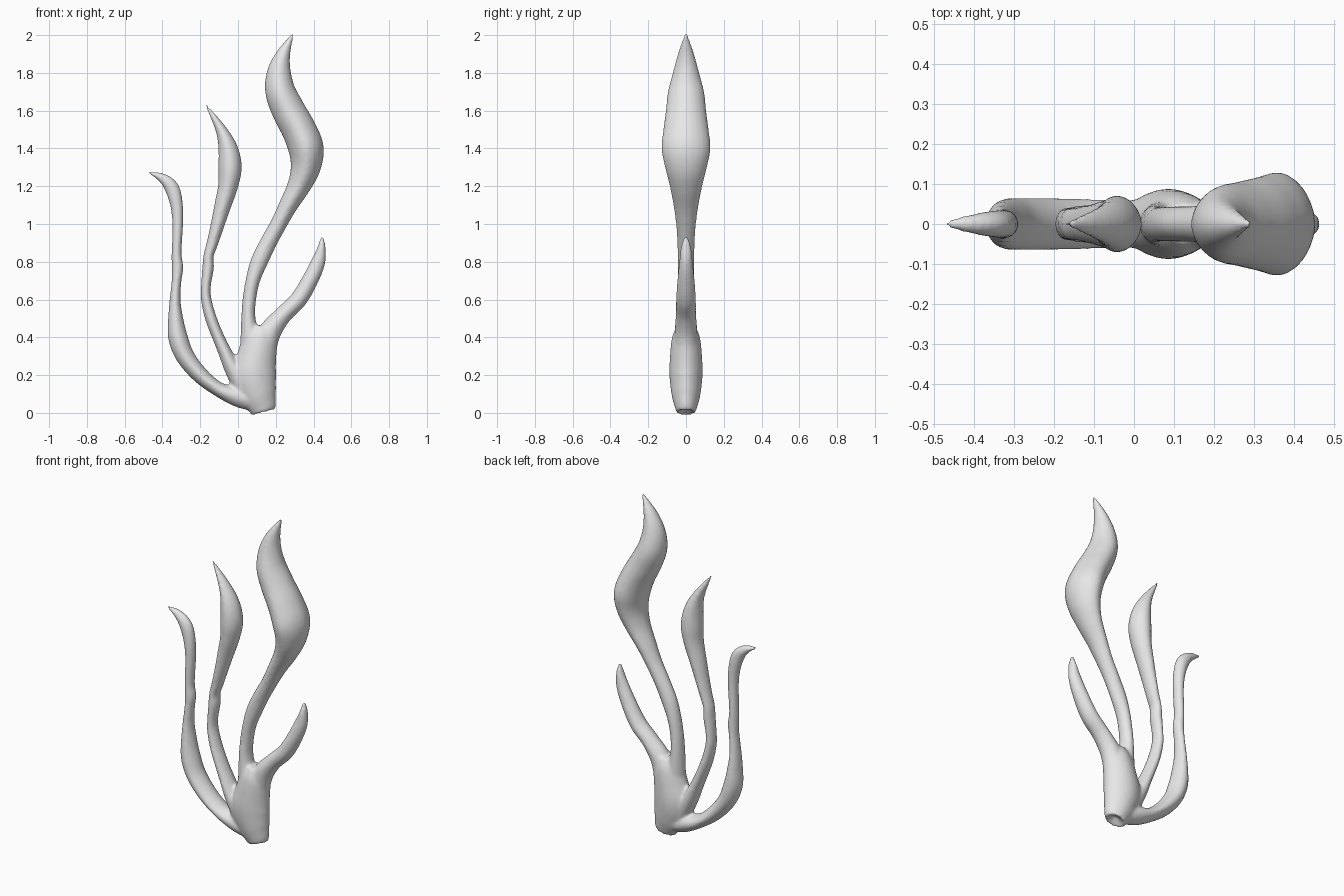
import bpy, bmesh, math
from mathutils import Vector

cube = bpy.data.objects.get("Cube")
if cube:
    bpy.data.objects.remove(cube, do_unlink=True)

SIDES, STEPS = 24, 5

# Plain grey for the whole plant
grey = bpy.data.materials.new("plain grey")
grey.use_nodes = True
grey.diffuse_color = (0.8, 0.8, 0.8, 1)
grey.node_tree.nodes["Principled BSDF"].inputs["Base Color"].default_value = (0.8, 0.8, 0.8, 1)


def spline(stations):
    """Catmull-Rom through stations of (x, z, half width, half depth)."""
    pts = [Vector(s) for s in stations]
    pts = [2 * pts[0] - pts[1]] + pts + [2 * pts[-1] - pts[-2]]
    out = []
    for a, b, c, d in zip(pts, pts[1:], pts[2:], pts[3:]):
        for i in range(STEPS):
            t = i / STEPS
            out.append(0.5 * (2 * b + (c - a) * t + (2 * a - 5 * b + 4 * c - d) * t * t
                              + (3 * b - a - 3 * c + d) * t ** 3))
    return out + [pts[-2]]


def soft(v):
    """Pulls the section slightly towards a lens shape."""
    return math.copysign(abs(v) ** 1.1, v)


def sweep(bm, stations, hollow=0.0):
    """Sweeps an oval along a path in the xz plane; hollow dents the first cap."""
    path = spline(stations)
    rings = []
    for i, p in enumerate(path):
        nxt, prv = path[min(i + 1, len(path) - 1)], path[max(i - 1, 0)]
        tan = Vector((nxt[0] - prv[0], 0, nxt[1] - prv[1])).normalized()
        side = Vector((tan.z, 0, -tan.x))
        centre = Vector((p[0], 0, p[1]))
        ring = []
        for k in range(SIDES):
            a = math.tau * k / SIDES
            ring.append(bm.verts.new(centre + side * max(p[2], 0.003) * soft(math.cos(a))
                                     + Vector((0, max(p[3], 0.003) * soft(math.sin(a)), 0))))
        rings.append(ring)
    for r, s in zip(rings, rings[1:]):
        for k in range(SIDES):
            n = (k + 1) % SIDES
            bm.faces.new((r[k], r[n], s[n], s[k]))
    for ring, p, lift in ((rings[0], path[0], hollow), (rings[-1], path[-1], 0)):
        hub = bm.verts.new((p[0], 0, p[1] + lift))
        for k in range(SIDES):
            bm.faces.new((ring[k], ring[(k + 1) % SIDES], hub))


trunk = [(.135, 0, .062, .05), (.125, .04, .08, .062), (.105, .1, .1, .077),
         (.085, .2, .118, .088), (.1, .3, .104, .085), (.12, .4, .09, .074),
         (.13, .46, .055, .05)]

tall_frond = [(.07, .35, .06, .06), (.055, .5, .038, .05), (.06, .6, .036, .045),
              (.078, .7, .038, .045), (.112, .8, .046, .045), (.16, .9, .045, .046),
              (.215, 1.0, .044, .053), (.267, 1.1, .05, .067), (.322, 1.2, .062, .086),
              (.358, 1.3, .08, .111), (.36, 1.4, .094, .13), (.322, 1.5, .092, .12),
              (.268, 1.6, .089, .107), (.225, 1.7, .081, .096), (.217, 1.8, .065, .07),
              (.24, 1.9, .038, .043), (.293, 2.01, .004, .006)]

middle_frond = [(.04, .12, .06, .06), (-.03, .24, .045, .06), (-.068, .32, .036, .055),
                (-.104, .4, .032, .05), (-.143, .5, .031, .046), (-.168, .6, .028, .042),
                (-.17, .67, .026, .04), (-.158, .77, .031, .042), (-.156, .83, .027, .042),
                (-.135, .9, .031, .044), (-.107, 1.0, .037, .05), (-.08, 1.1, .045, .057),
                (-.053, 1.2, .053, .066), (-.042, 1.3, .062, .072), (-.053, 1.4, .052, .062),
                (-.09, 1.5, .03, .04), (-.172, 1.635, .004, .005)]

right_frond = [(.1, .055, .05, .05), (0, .085, .054, .06), (-.1, .123, .039, .063),
               (-.2, .2, .044, .065), (-.28, .3, .05, .066), (-.318, .4, .052, .064),
               (-.33, .5, .04, .055), (-.333, .6, .029, .044), (-.325, .7, .026, .037),
               (-.32, .77, .031, .036), (-.325, .85, .026, .035), (-.319, 1.0, .029, .035),
               (-.325, 1.1, .034, .036), (-.35, 1.19, .039, .034), (-.4, 1.243, .026, .026),
               (-.477, 1.276, .004, .008)]

left_frond = [(.14, .33, .06, .065), (.17, .43, .06, .06), (.24, .52, .047, .054),
              (.32, .6, .046, .053), (.38, .7, .044, .046), (.425, .8, .038, .036),
              (.443, .88, .021, .027), (.446, .932, .007, .012)]

bm = bmesh.new()
sweep(bm, trunk, hollow=0.035)
for frond in (tall_frond, middle_frond, right_frond, left_frond):
    sweep(bm, frond)
bmesh.ops.recalc_face_normals(bm, faces=bm.faces)

mesh = bpy.data.meshes.new("branching_plant")
bm.to_mesh(mesh)
bm.free()
mesh.materials.append(grey)
plant = bpy.data.objects.new("branching_plant", mesh)
bpy.context.collection.objects.link(plant)

# Fuse trunk and fronds into one skin and soften the forks
fuse = plant.modifiers.new("fuse", 'REMESH')
fuse.mode = 'VOXEL'
fuse.voxel_size = 0.009
fuse.use_smooth_shade = True
relax = plant.modifiers.new("relax", 'SMOOTH')
relax.factor = 0.5
relax.iterations = 6
